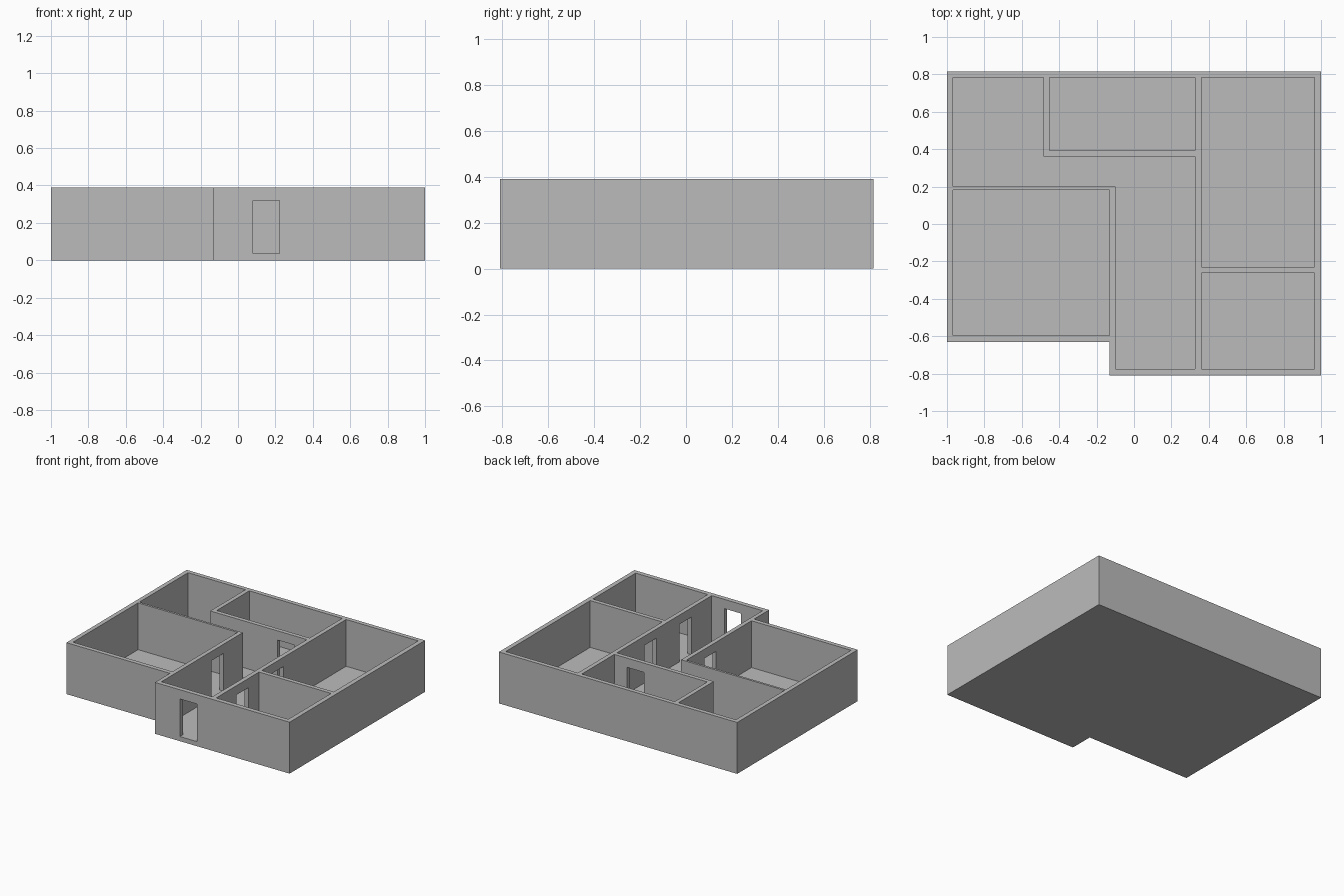
import bpy
import bmesh

cube = bpy.data.objects.get("Cube")
if cube:
    bpy.data.objects.remove(cube, do_unlink=True)

HEIGHT, FLOOR, DOOR_TOP = 0.39, 0.035, 0.32
DOOR_WIDTH, DOOR_DEPTH = 0.142, 0.06

plaster = bpy.data.materials.new("grey plaster")
plaster.use_nodes = True
grey = (0.5, 0.5, 0.5, 1.0)
plaster.diffuse_color = grey
plaster.node_tree.nodes["Principled BSDF"].inputs["Base Color"].default_value = grey


def prism(name, outline, bottom, top):
    """Extrude a counter-clockwise plan outline between two heights."""
    bm = bmesh.new()
    base = bm.faces.new([bm.verts.new((x, y, bottom)) for x, y in outline])
    grown = bmesh.ops.extrude_face_region(bm, geom=[base])["geom"]
    verts = [v for v in grown if isinstance(v, bmesh.types.BMVert)]
    bmesh.ops.translate(bm, verts=verts, vec=(0, 0, top - bottom))
    bmesh.ops.recalc_face_normals(bm, faces=bm.faces)
    mesh = bpy.data.meshes.new(name)
    bm.to_mesh(mesh)
    bm.free()
    mesh.materials.append(plaster)
    obj = bpy.data.objects.new(name, mesh)
    bpy.context.collection.objects.link(obj)
    return obj


def rectangle(x0, y0, x1, y1):
    return [(x0, y0), (x1, y0), (x1, y1), (x0, y1)]


def carve(target, outline, top):
    """Subtract a prism standing on the floor from the target."""
    cutter = prism("cutter", outline, FLOOR, top)
    cutter.hide_render = True
    mod = target.modifiers.new("carve", 'BOOLEAN')
    mod.operation = 'DIFFERENCE'
    mod.solver = 'EXACT'
    mod.object = cutter
    bpy.context.view_layer.objects.active = target
    bpy.ops.object.modifier_apply(modifier=mod.name)
    bpy.data.objects.remove(cutter, do_unlink=True)


# Solid block with the stepped front
house = prism("house_walls_and_floor", [
    (-1, -0.63), (-0.13, -0.63), (-0.13, -0.81),
    (1, -0.81), (1, 0.815), (-1, 0.815)], 0, HEIGHT)

# Rooms, the last one being the bent hallway
rooms = [
    rectangle(-0.967, -0.597, -0.132, 0.183),
    rectangle(-0.453, 0.392, 0.327, 0.782),
    rectangle(0.36, -0.23, 0.965, 0.782),
    rectangle(0.36, -0.775, 0.965, -0.262),
    [(-0.1, -0.775), (0.327, -0.775), (0.327, 0.36), (-0.485, 0.36),
     (-0.485, 0.782), (-0.967, 0.782), (-0.967, 0.2), (-0.1, 0.2)],
]
for outline in rooms:
    carve(house, outline, HEIGHT + 0.1)

# Doorways: centre in plan and whether the wall runs along x
doors = [
    (0.15, -0.793, True),     # entrance
    (0.15, 0.376, True),      # back room
    (-0.116, -0.103, False),  # left room
    (0.344, -0.46, False),    # right front room
    (0.344, -0.04, False),    # right back room
]
for x, y, along_x in doors:
    w, d = (DOOR_WIDTH, DOOR_DEPTH) if along_x else (DOOR_DEPTH, DOOR_WIDTH)
    carve(house, rectangle(x - w / 2, y - d / 2, x + w / 2, y + d / 2), DOOR_TOP)
